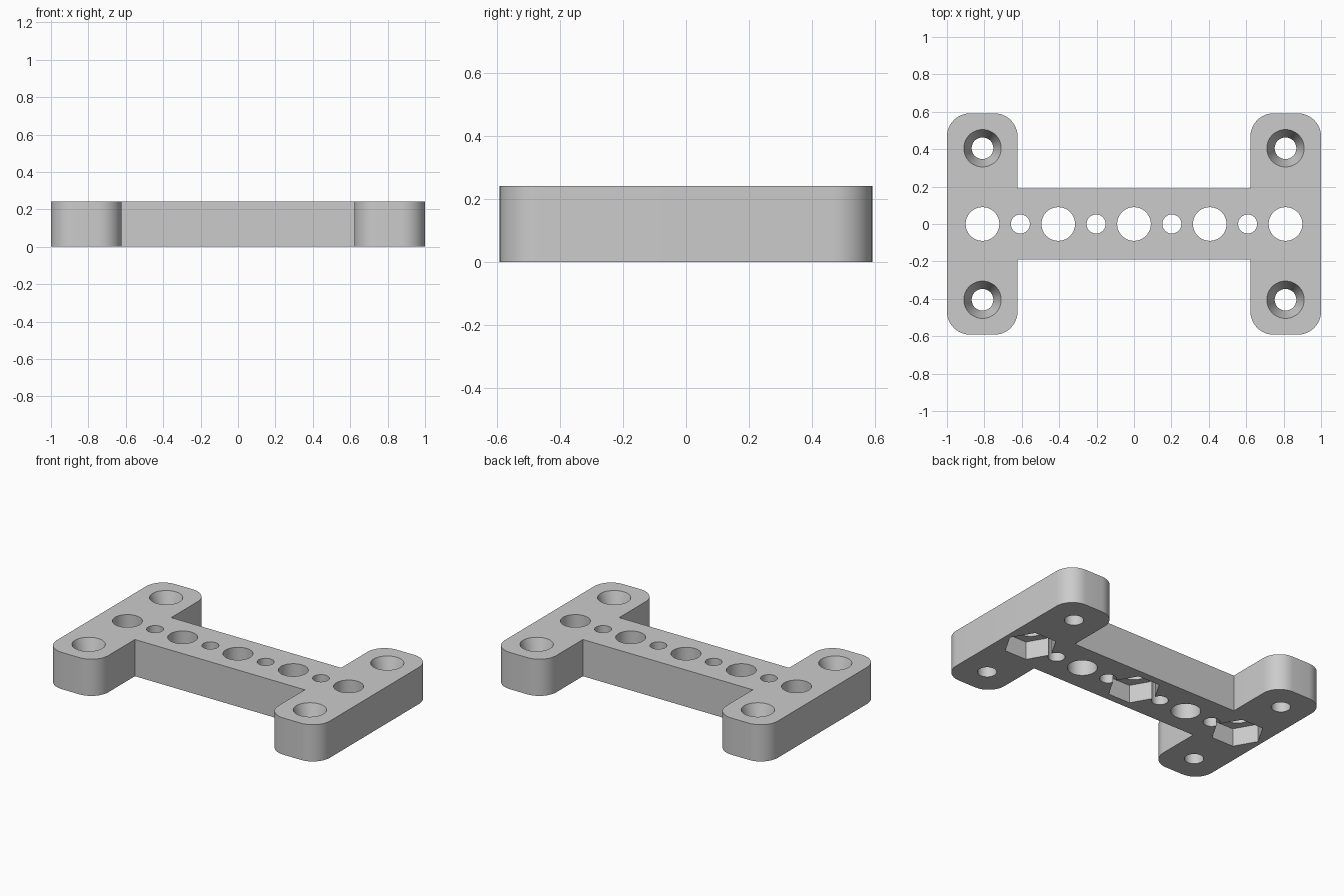
import bpy, bmesh
from math import cos, sin, pi, radians

default = bpy.data.objects.get("Cube")
if default:
    bpy.data.objects.remove(default, do_unlink=True)

HEIGHT = 0.243
HALF_Y = 0.592      # half length of the end feet
INNER_X = 0.622     # inner side of the end feet
BAR_Y = 0.19        # half width of the crossbar
ROUND = 0.125       # corner radius
PITCH = 0.405       # spacing of the main holes

grey = bpy.data.materials.new("plain grey")
grey.use_nodes = True
grey.diffuse_color = (0.6, 0.6, 0.6, 1)
grey.node_tree.nodes["Principled BSDF"].inputs["Base Color"].default_value = (0.6, 0.6, 0.6, 1)


def make_object(name, bm):
    bmesh.ops.recalc_face_normals(bm, faces=bm.faces)
    mesh = bpy.data.meshes.new(name)
    bm.to_mesh(mesh)
    bm.free()
    mesh.materials.append(grey)
    obj = bpy.data.objects.new(name, mesh)
    bpy.context.collection.objects.link(obj)
    return obj


def arc(cx, cy, start, steps=12):
    angles = [radians(start + 90 * i / steps) for i in range(steps + 1)]
    return [(cx + ROUND * cos(a), cy + ROUND * sin(a)) for a in angles]


def add_turned(bm, x, y, profile, sides):
    """Closed solid from (radius, z) rings."""
    rings = [[bm.verts.new((x + r * cos(2 * pi * i / sides), y + r * sin(2 * pi * i / sides), z))
              for i in range(sides)] for r, z in profile]
    for low, high in zip(rings, rings[1:]):
        for i in range(sides):
            j = (i + 1) % sides
            bm.faces.new((low[i], low[j], high[j], high[i]))
    bm.faces.new(rings[0][::-1])
    bm.faces.new(rings[-1])


def cut(body, name, solids):
    bm = bmesh.new()
    for solid in solids:
        add_turned(bm, *solid)
    cutter = make_object(name, bm)
    cutter.hide_render = True
    mod = body.modifiers.new(name, 'BOOLEAN')
    mod.operation = 'DIFFERENCE'
    mod.solver = 'EXACT'
    mod.object = cutter
    bpy.context.view_layer.objects.active = body
    bpy.ops.object.modifier_apply(modifier=mod.name)
    bpy.data.objects.remove(cutter, do_unlink=True)


# H-shaped body: one quarter outline, mirrored around
quarter = arc(1 - ROUND, HALF_Y - ROUND, 0) + arc(INNER_X + ROUND, HALF_Y - ROUND, 90)
quarter.append((INNER_X, BAR_Y))
half = quarter + [(-x, y) for x, y in reversed(quarter)]
outline = half + [(x, -y) for x, y in reversed(half)]
bm = bmesh.new()
base = bm.faces.new([bm.verts.new((x, y, 0)) for x, y in outline])
top = bmesh.ops.extrude_face_region(bm, geom=[base])
bmesh.ops.translate(bm, vec=(0, 0, HEIGHT),
                    verts=[v for v in top["geom"] if isinstance(v, bmesh.types.BMVert)])
if not any(f.normal.z < -0.5 or all(v.co.z == 0 for v in f.verts) for f in bm.faces):
    bm.faces.new([v for v in bm.verts if v.co.z == 0])
body = make_object("mounting_bracket", bm)

# Row of large and small through holes
through = lambda r: [(r, -0.1), (r, HEIGHT + 0.1)]
holes = [(i * PITCH, 0, through(0.09), 48) for i in range(-2, 3)]
holes += [((i + 0.5) * PITCH, 0, through(0.051), 40) for i in range(-2, 2)]
cut(body, "row_holes", holes)

# Tapered screw holes in the four feet
screw = [(0.058, -0.1), (0.058, HEIGHT - 0.12), (0.1, HEIGHT), (0.1, HEIGHT + 0.1)]
cut(body, "screw_holes", [(sx * 2 * PITCH, sy * PITCH, screw, 48)
                          for sx in (-1, 1) for sy in (-1, 1)])

# Hexagonal nut pockets underneath
pocket = [(0.161, -0.1), (0.161, 0.12)]
cut(body, "nut_pockets", [(i * 2 * PITCH, 0, pocket, 6) for i in (-1, 0, 1)])

# Smooth round walls, crisp edges
bpy.ops.object.select_all(action='DESELECT')
body.select_set(True)
bpy.context.view_layer.objects.active = body
bpy.ops.object.shade_smooth_by_angle(angle=radians(15))
